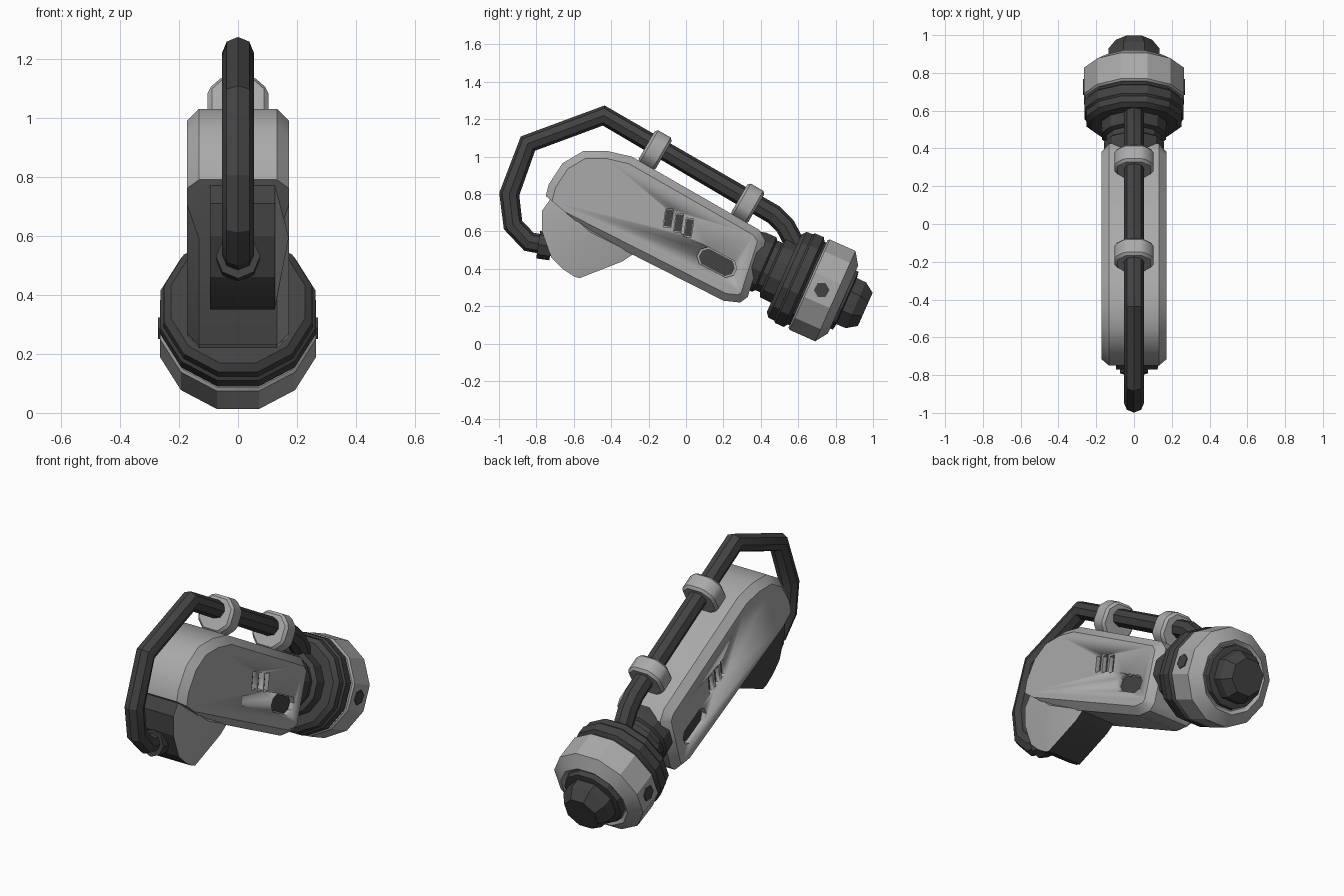
import bpy, bmesh, math
from mathutils import Vector, Matrix

if "Cube" in bpy.data.objects:
    bpy.data.objects.remove(bpy.data.objects["Cube"])


def material(name, value):
    m = bpy.data.materials.new(name)
    m.use_nodes = True
    col = (value, value, value, 1)
    m.diffuse_color = col
    m.node_tree.nodes["Principled BSDF"].inputs["Base Color"].default_value = col
    return m


LIGHT = material("light grey", 0.40)
DARK = material("dark grey", 0.055)


def finish(name, bm, mats, angle=25):
    bmesh.ops.recalc_face_normals(bm, faces=bm.faces[:])
    me = bpy.data.meshes.new(name)
    bm.to_mesh(me)
    bm.free()
    ob = bpy.data.objects.new(name, me)
    bpy.context.collection.objects.link(ob)
    for m in mats:
        me.materials.append(m)
    activate(ob)
    bpy.ops.object.shade_smooth_by_angle(angle=math.radians(angle))
    return ob


def activate(ob):
    bpy.ops.object.select_all(action='DESELECT')
    ob.select_set(True)
    bpy.context.view_layer.objects.active = ob


def prism(points, x0, x1):
    """Side outline in (y, z) extruded across x."""
    bm = bmesh.new()
    face = bm.faces.new([bm.verts.new((x0, y, z)) for y, z in points])
    new = bmesh.ops.extrude_face_region(bm, geom=[face])["geom"]
    bmesh.ops.translate(bm, vec=(x1 - x0, 0, 0),
                        verts=[v for v in new if isinstance(v, bmesh.types.BMVert)])
    return bm


def bevel(bm, edges, width, segments=1):
    bmesh.ops.bevel(bm, geom=edges, offset=width, segments=segments,
                    profile=0.5, affect='EDGES', clamp_overlap=True)


def lathe(name, profile, mat, sides=12):
    """Profile of (distance, radius) turned about the tilted wrist axis."""
    bm = bmesh.new()
    rings = []
    for t, r in profile:
        ring = []
        for i in range(sides):
            a = math.tau * (i + 0.5) / sides
            ring.append(bm.verts.new(HUB + AXIS * t + SIDE * r * math.cos(a) + UP * r * math.sin(a)))
        rings.append(ring)
    for a, b in zip(rings, rings[1:]):
        for i in range(sides):
            j = (i + 1) % sides
            bm.faces.new((a[i], a[j], b[j], b[i]))
    bm.faces.new(rings[0])
    bm.faces.new(rings[-1])
    return finish(name, bm, [mat])


def slanted(centre, angle):
    return lambda p: (centre[0] + p[0] * math.cos(angle) - p[1] * math.sin(angle),
                      centre[1] + p[0] * math.sin(angle) + p[1] * math.cos(angle))


# Wrist axis
TILT = math.radians(24)
HUB = Vector((0, 0.73, 0.285))
AXIS = Vector((0, math.cos(TILT), -math.sin(TILT)))
UP = Vector((0, math.sin(TILT), math.cos(TILT)))
SIDE = Vector((1, 0, 0))

# Arm housing with chamfered rims
HALF = 0.172
outline = [(-0.75, 0.79), (-0.735, 0.85), (-0.66, 0.965), (-0.55, 1.03), (-0.42, 1.03),
           (-0.29, 1.0), (0.39, 0.61), (0.425, 0.55), (0.33, 0.25), (0.29, 0.22),
           (0.2, 0.23), (-0.51, 0.59)]
bm = prism(outline, -HALF, HALF)
rims = []
for e in bm.edges:
    a, b = e.verts
    under = (a.co.y + b.co.y) / 2 < -0.55 and (a.co.z + b.co.z) / 2 < 0.75
    if abs(a.co.x - b.co.x) < 0.01 and not under:
        rims.append(e)
bevel(bm, rims, 0.04)
housing = finish("arm_housing", bm, [LIGHT], 40)

# Recessed side windows: a long capsule and three vents
capsule = [(-0.11, 0.02), (-0.08, 0.05), (0.08, 0.05), (0.11, 0.02),
           (0.11, -0.02), (0.08, -0.05), (-0.08, -0.05), (-0.11, -0.02)]
vent = [(-0.02, -0.05), (0.02, -0.05), (0.02, 0.05), (-0.02, 0.05)]
windows = [(capsule, (0.165, 0.435), -28)]
windows += [(vent, (-0.095 + 0.055 * i, 0.672 - 0.026 * i), -8) for i in range(3)]
for shape, centre, deg in windows:
    place = slanted(centre, math.radians(deg))
    pts = [place(p) for p in shape]
    for s in (-1, 1):
        cutter = finish("cutter", prism(pts, s * (HALF - 0.03), s * (HALF + 0.05)), [LIGHT])
        cutter.hide_render = True
        mod = housing.modifiers.new("recess", 'BOOLEAN')
        mod.operation = 'DIFFERENCE'
        mod.solver = 'EXACT'
        mod.object = cutter
        activate(housing)
        bpy.ops.object.modifier_apply(modifier=mod.name)
        bpy.data.objects.remove(cutter)
        inner = [place((p[0] * 0.9, p[1] * 0.9)) for p in shape]
        finish("window_floor", prism(inner, s * (HALF - 0.032), s * (HALF - 0.024)), [DARK])

# Elbow joint, dark with a pale conical cap on the left
elbow = [(-0.51, 0.62), (-0.72, 0.78), (-0.77, 0.71), (-0.77, 0.6), (-0.72, 0.46),
         (-0.66, 0.4), (-0.6, 0.36), (-0.57, 0.35), (-0.34, 0.44), (-0.28, 0.48)]
bm = prism(elbow, -0.095, 0.125)
cap = [f for f in bm.faces if all(v.co.x > 0.12 for v in f.verts)]
fan = bmesh.ops.poke(bm, faces=cap)
for v in fan["verts"]:
    v.co = (HALF, -0.51, 0.595)
for f in fan["faces"]:
    f.material_index = 1
finish("elbow_joint", bm, [DARK, LIGHT], 15)

# Wrist parts along the axis
lathe("wrist_neck", [(-0.46, 0.15), (-0.4, 0.165), (-0.34, 0.165), (-0.33, 0.15),
                     (-0.3, 0.15), (-0.29, 0.175), (-0.19, 0.18)], DARK)
lathe("wrist_flange", [(-0.225, 0.18), (-0.225, 0.235), (-0.205, 0.26), (-0.17, 0.262), (-0.16, 0.272),
                       (-0.11, 0.272), (-0.095, 0.25), (-0.07, 0.25)], DARK)
lathe("wrist_collar", [(-0.085, 0.24), (-0.085, 0.265), (-0.075, 0.274), (0.075, 0.274),
                       (0.12, 0.205), (0.105, 0.185)], LIGHT)
lathe("wrist_socket", [(0.09, 0.18), (0.135, 0.175), (0.14, 0.15)], DARK)
lathe("wrist_tip", [(0.12, 0.147), (0.195, 0.145), (0.25, 0.105)], DARK, 8)

# Hexagonal bolts on both sides of the collar
for s in (-1, 1):
    bm = bmesh.new()
    bmesh.ops.create_cone(bm, cap_ends=True, segments=6, radius1=0.042, radius2=0.042, depth=0.009,
                          matrix=Matrix.Translation(HUB + AXIS * -0.005 + SIDE * s * 0.266)
                          @ Matrix.Rotation(math.pi / 2, 4, 'Y'))
    finish("collar_bolt", bm, [DARK])


# Cable looping over the arm
def tube(name, path, radius):
    cu = bpy.data.curves.new(name, 'CURVE')
    cu.dimensions = '3D'
    cu.bevel_depth = radius
    cu.bevel_resolution = 2
    cu.use_fill_caps = True
    sp = cu.splines.new('POLY')
    sp.points.add(len(path) - 1)
    for p, (y, z) in zip(sp.points, path):
        p.co = (0, y, z, 1)
    cu.materials.append(DARK)
    ob = bpy.data.objects.new(name, cu)
    bpy.context.collection.objects.link(ob)
    activate(ob)
    bpy.ops.object.convert(target='MESH')
    bpy.ops.object.shade_smooth_by_angle(angle=math.radians(25))


tube("cable", [(-0.7, 0.52), (-0.84, 0.545), (-0.925, 0.635), (-0.945, 0.8), (-0.845, 1.07),
               (-0.44, 1.22), (0.47, 0.69), (0.53, 0.63), (0.61, 0.48)], 0.054)
tube("cable_socket", [(-0.72, 0.52), (-0.79, 0.53)], 0.075)

# Clamps holding the cable to the arm
SLOPE = math.radians(-30)
for y, z in ((-0.165, 1.035), (0.33, 0.75)):
    bm = bmesh.new()
    bmesh.ops.create_cube(bm, size=1, matrix=Matrix.Diagonal((0.205, 0.105, 0.2, 1)))
    long_edges = [e for e in bm.edges if abs(e.verts[0].co.y - e.verts[1].co.y) > 0.05]
    bevel(bm, long_edges, 0.052)
    bevel(bm, bm.edges[:], 0.014)
    bm.transform(Matrix.Translation((0, y, z)) @ Matrix.Rotation(SLOPE, 4, 'X'))
    finish("cable_clamp", bm, [LIGHT])
